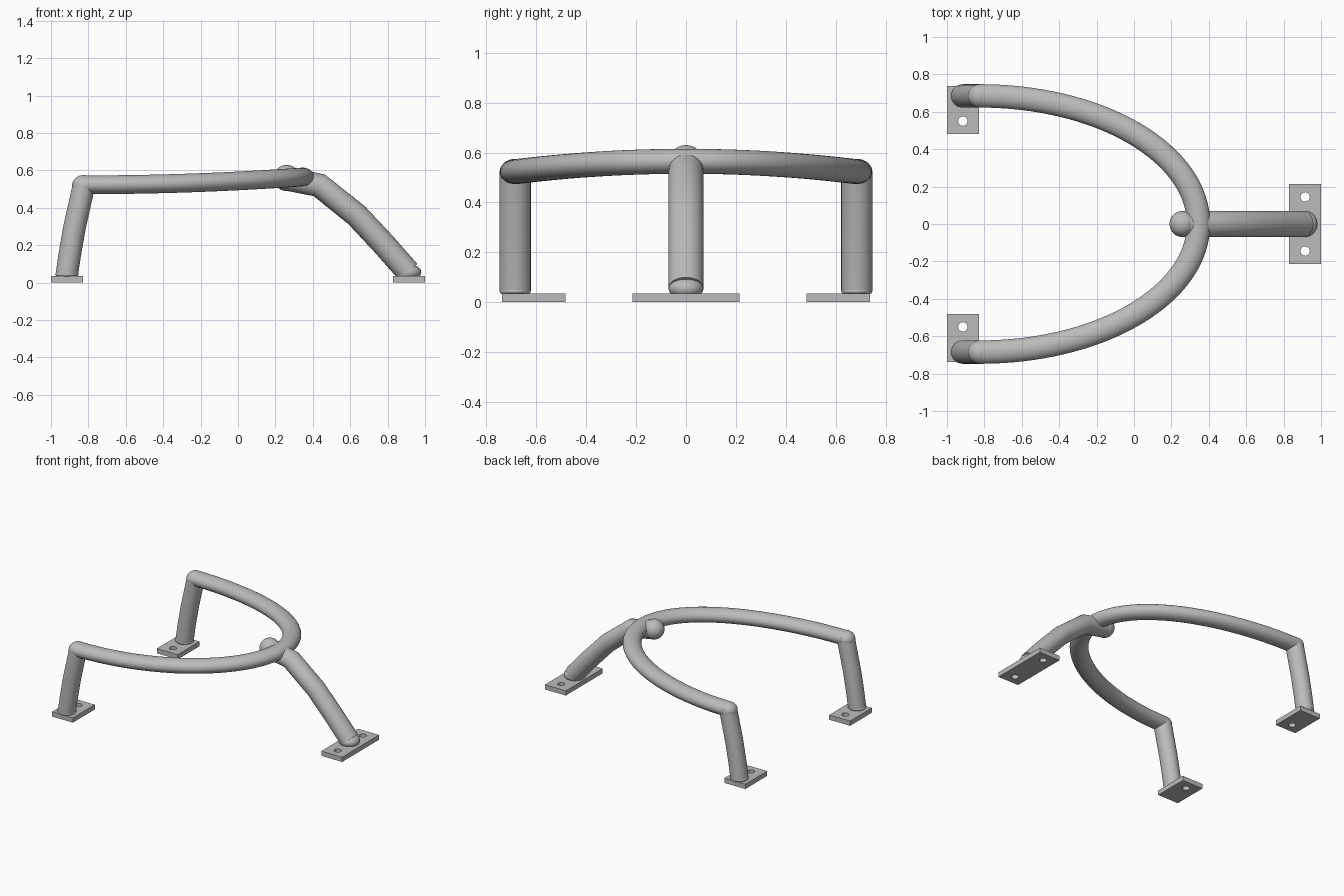
import bpy, bmesh, math
from mathutils import Vector, Matrix

if "Cube" in bpy.data.objects:
    bpy.data.objects.remove(bpy.data.objects["Cube"])

GREY = (0.5, 0.5, 0.5, 1)
steel = bpy.data.materials.new("steel grey")
steel.use_nodes = True
steel.diffuse_color = GREY
steel.node_tree.nodes["Principled BSDF"].inputs["Base Color"].default_value = GREY


def activate(obj):
    bpy.ops.object.select_all(action='DESELECT')
    obj.select_set(True)
    bpy.context.view_layer.objects.active = obj


def finish(name, bm):
    bmesh.ops.recalc_face_normals(bm, faces=bm.faces)
    mesh = bpy.data.meshes.new(name)
    bm.to_mesh(mesh)
    bm.free()
    mesh.materials.append(steel)
    obj = bpy.data.objects.new(name, mesh)
    bpy.context.collection.objects.link(obj)
    activate(obj)
    bpy.ops.object.shade_smooth_by_angle(angle=math.radians(40))


def sweep(bm, path, wide, thick, side=None, sides=32):
    """Sweep an oval along a path; without a given side it stays level."""
    pts = [Vector(p) for p in path]
    rings = []
    for i, p in enumerate(pts):
        t = (pts[min(i + 1, len(pts) - 1)] - pts[max(i - 1, 0)]).normalized()
        s = Vector(side) if side else t.cross(Vector((0, 0, 1))).normalized()
        u = s.cross(t)
        ring = []
        for k in range(sides):
            a = math.tau * k / sides
            ring.append(bm.verts.new(p + s * wide * math.cos(a) + u * thick * math.sin(a)))
        rings.append(ring)
    for a, b in zip(rings, rings[1:]):
        for k in range(sides):
            n = (k + 1) % sides
            bm.faces.new((a[k], a[n], b[n], b[k]))
    bm.faces.new(rings[0])
    bm.faces.new(rings[-1])


def ball(bm, centre, wide, tall):
    bmesh.ops.create_uvsphere(
        bm, u_segments=32, v_segments=16, radius=1,
        matrix=Matrix.Translation(centre) @ Matrix.Diagonal((wide, wide, tall, 1)))


def plate(name, x, y, width, depth, holes, thick=0.035):
    """Flat bar with round bolt holes, filled from outlines."""
    curve = bpy.data.curves.new(name, 'CURVE')
    curve.dimensions = '2D'
    curve.fill_mode = 'BOTH'
    curve.extrude = thick / 2
    w, d = width / 2, depth / 2
    outlines = [[(-w, -d), (w, -d), (w, d), (-w, d)]]
    for hy in holes:
        outlines.append([(0.025 * math.cos(math.tau * k / 24),
                          hy - y + 0.025 * math.sin(math.tau * k / 24)) for k in range(24)])
    for outline in outlines:
        spline = curve.splines.new('POLY')
        spline.points.add(len(outline) - 1)
        for point, (px, py) in zip(spline.points, outline):
            point.co = (px, py, 0, 1)
        spline.use_cyclic_u = True
    curve.materials.append(steel)
    obj = bpy.data.objects.new(name, curve)
    obj.location = (x, y, thick / 2)
    bpy.context.collection.objects.link(obj)
    activate(obj)
    bpy.ops.object.convert(target='MESH')
    bpy.ops.object.shade_smooth_by_angle(angle=math.radians(40))


# Half-oval hoop, rising slightly toward its middle
R = 0.0625
END_X, HALF_Y = -0.825, 0.685
bm = bmesh.new()
hoop = []
for i in range(65):
    a = math.pi * (i / 64 - 0.5)
    hoop.append((END_X + 1.17 * math.cos(a), HALF_Y * math.sin(a),
                 0.523 + 0.042 * math.cos(a) ** 2))
sweep(bm, hoop, R, 0.05)
finish("hoop", bm)

# Pair of rear legs with rounded joints and feet, and their plates
for label, sign in (("left", 1), ("right", -1)):
    y = sign * HALF_Y
    bm = bmesh.new()
    sweep(bm, [(END_X, y, 0.515), (-0.873, y, 0.3), (-0.898, y, 0.16), (-0.915, y, 0.045)],
          R, 0.06, side=(0, 1, 0))
    ball(bm, (END_X, y, 0.52), R, 0.055)
    ball(bm, (-0.915, y, 0.045), R, 0.025)
    finish(label + "_side_leg", bm)
    plate(label + "_side_plate", -0.915, sign * 0.61, 0.17, 0.255, [sign * 0.55])

# Single bent leg that passes under the hoop and ends in a ball
bm = bmesh.new()
sweep(bm, [(0.27, 0, 0.555), (0.435, 0, 0.52), (0.635, 0, 0.36), (0.78, 0, 0.205), (0.91, 0, 0.057)],
      0.07, 0.065, side=(0, 1, 0))
ball(bm, (0.26, 0, 0.56), 0.07, 0.07)
ball(bm, (0.91, 0, 0.055), 0.07, 0.045)
finish("middle_leg", bm)
plate("middle_plate", 0.915, 0, 0.17, 0.43, [-0.145, 0.145])
